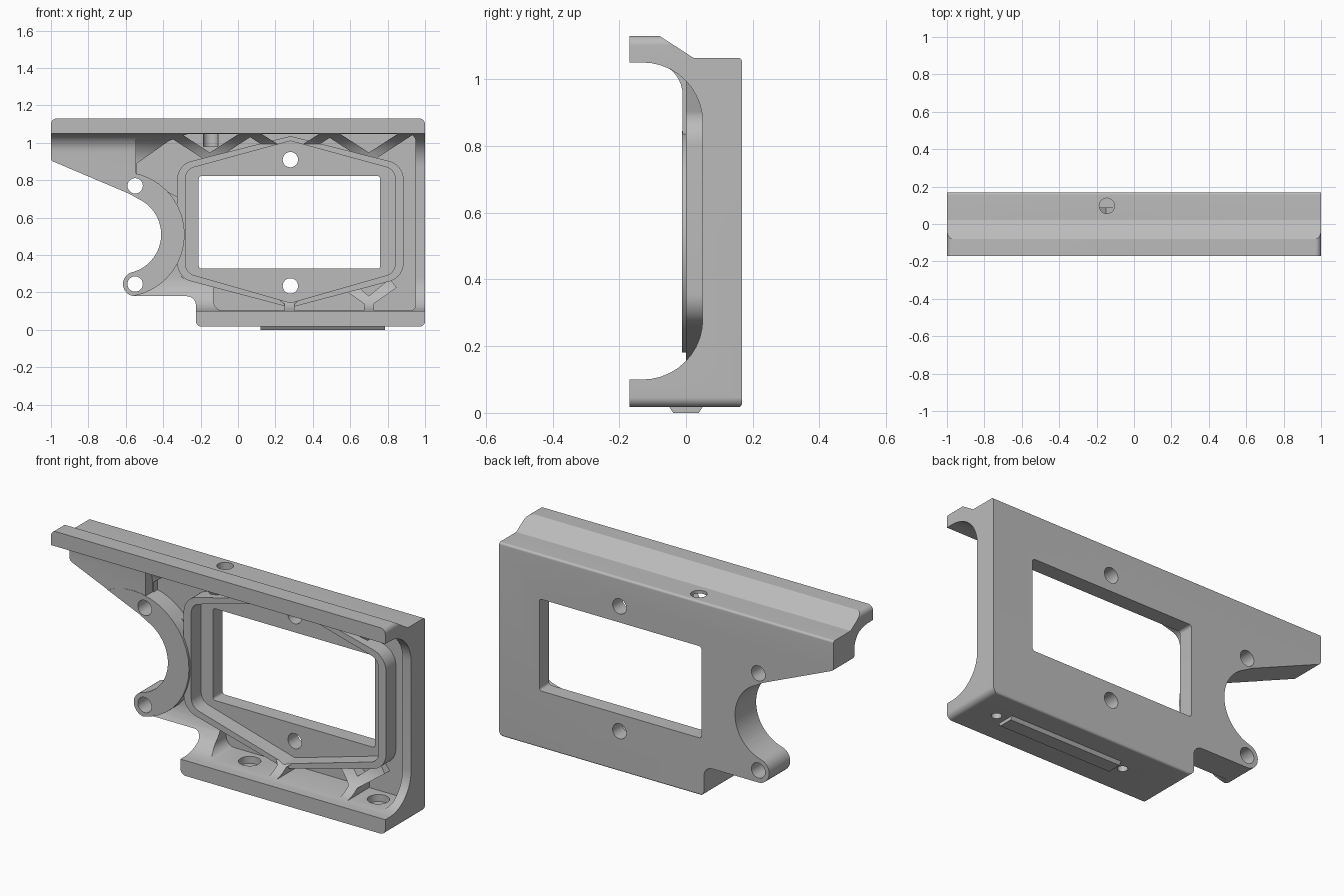
import bpy, bmesh, math
from mathutils import Vector

if "Cube" in bpy.data.objects:
    bpy.data.objects.remove(bpy.data.objects["Cube"])

grey = bpy.data.materials.new("plain grey")
grey.use_nodes = True
grey.diffuse_color = (0.5, 0.5, 0.5, 1)
grey.node_tree.nodes["Principled BSDF"].inputs["Base Color"].default_value = (0.5, 0.5, 0.5, 1)


def rounded(points, steps=10):
    """Closed outline from (u, v) or (u, v, radius) corners."""
    out, n = [], len(points)
    for i, p in enumerate(points):
        c = Vector(p[:2])
        if len(p) == 2:
            out.append(c)
            continue
        a = (Vector(points[i - 1][:2]) - c).normalized()
        b = (Vector(points[(i + 1) % n][:2]) - c).normalized()
        half = a.angle(b) / 2
        centre = c + (a + b).normalized() * p[2] / math.sin(half)
        reach = p[2] / math.tan(half)
        start, end = c + a * reach - centre, c + b * reach - centre
        sweep = start.angle(end)
        for k in range(steps + 1):
            t = k / steps
            out.append(centre + (start * math.sin((1 - t) * sweep)
                                 + end * math.sin(t * sweep)) / math.sin(sweep))
    return out


def arc(cx, cz, r, a0, a1, steps=32):
    angles = [math.radians(a0 + (a1 - a0) * k / steps) for k in range(steps + 1)]
    return [(cx + r * math.cos(a), cz + r * math.sin(a)) for a in angles]


def prism(name, points, lo, hi, axis="y"):
    """Extrude a flat outline along an axis."""
    place = {"x": lambda u, v: (lo, u, v), "y": lambda u, v: (u, lo, v),
             "z": lambda u, v: (u, v, lo)}[axis]
    bm = bmesh.new()
    face = bm.faces.new([bm.verts.new(place(*p)) for p in points])
    ext = bmesh.ops.extrude_face_region(bm, geom=[face])["geom"]
    step = Vector([(hi - lo) * (axis == a) for a in "xyz"])
    bmesh.ops.translate(bm, verts=[g for g in ext if isinstance(g, bmesh.types.BMVert)], vec=step)
    bmesh.ops.recalc_face_normals(bm, faces=bm.faces)
    mesh = bpy.data.meshes.new(name)
    bm.to_mesh(mesh)
    bm.free()
    mesh.materials.append(grey)
    obj = bpy.data.objects.new(name, mesh)
    bpy.context.collection.objects.link(obj)
    return obj


def combine(obj, other, operation, keep=False):
    bpy.context.view_layer.objects.active = obj
    mod = obj.modifiers.new("combine", "BOOLEAN")
    mod.operation, mod.object, mod.solver = operation, other, "EXACT"
    bpy.ops.object.modifier_apply(modifier=mod.name)
    if not keep:
        bpy.data.objects.remove(other)


def disc(cx, cz, r, lo, hi, axis="y"):
    return prism("disc", arc(cx, cz, r, 0, 360, 40)[:-1], lo, hi, axis)


BACK, FLOOR, FRONT = 0.168, 0.085, -0.3
RING = (-0.62, 0.51)
SCREWS = [(0.28, 0.91), (0.28, 0.235), (-0.55, 0.77), (-0.55, 0.245)]

# Front outline with the wing and the open clamp
outline = prism("outline", rounded([(-1, 1.13, 0.03), (1, 1.13, 0.03), (1, 0.017, 0.03),
                                    (-0.225, 0.017, 0.03), (-0.225, 0.18, 0.05)]
                                   + arc(*SCREWS[3], 0.065, 270, 105, 16)
                                   + arc(*RING, 0.209, -72, 65)
                                   + [(-0.58, 0.727), (-1, 0.905, 0.02)]), -0.4, 0.4)

# Channel section: back wall, bottom shelf and top rail
bracket = prism("bracket", rounded([(BACK, 0.017, 0.012), (-0.17, 0.017), (-0.17, 0.1),
                                    (0.05, 0.1, 0.18), (0.05, 1.05, 0.18), (-0.17, 1.05),
                                    (-0.17, 1.13), (-0.08, 1.13), (0.022, 1.064),
                                    (BACK, 1.064, 0.012)]), -1.1, 1.1, "x")
combine(bracket, outline, "INTERSECT", keep=True)

# Hollow with truss ribs left standing
hollow = prism("hollow", rounded([(-0.13, 0.103, 0.05), (0.95, 0.103, 0.03), (0.95, 1.047, 0.04),
                                  (-0.27, 1.047), (-0.37, 1.01, 0.03), (-0.54, 0.89), (-0.54, 0.82),
                                  (-0.3, 0.7), (-0.3, 0.28), (-0.13, 0.23)]), FRONT, FLOOR)


def rib(a, b, wide_a, wide_b):
    a, b = Vector(a), Vector(b)
    along = (b - a).normalized()
    side = Vector((-along.y, along.x))
    return prism("rib", [a + side * wide_a, b + side * wide_b, b - side * wide_b,
                         a - side * wide_a], -0.4, 0.2)


for x in (-0.15, 0.28, 0.7):
    for s in (-1, 1):
        combine(hollow, rib((x - s * 0.03, 0.9), (x + s * 0.24, 1.075), 0.024, 0.024), "DIFFERENCE")
for x in (0.275, 0.7):
    combine(hollow, rib((x, 0.05), (x, 0.18), 0.026, 0.026), "DIFFERENCE")
    for s in (-1, 1):
        combine(hollow, rib((x, 0.15), (x + s * 0.13, 0.25), 0.024, 0.03), "DIFFERENCE")
combine(bracket, hollow, "DIFFERENCE")

# Thick wing and clamp ring
wing = prism("wing", rounded([(0.12, 0.6), (-0.01, 0.6), (-0.01, 1.052, 0.1), (-0.14, 1.052),
                              (-0.14, 1.08), (-0.02, 1.08), (0.02, 1.055), (0.12, 1.055)]),
             -1.1, -0.545, "x")
ring = disc(*RING, 0.335, -0.012, 0.15)
for part in (wing, ring):
    combine(part, outline, "INTERSECT", keep=True)
    combine(bracket, part, "UNION")
bpy.data.objects.remove(outline)


# Raised six-sided rim round the window
def hexagon(grow, tip, r):
    left, right = -0.28 - grow, 0.84 + grow
    high, low = 0.857 + tip, 0.305 - tip
    return rounded([(left, low, r), (0.28, 0.145 - tip, 0.02), (right, low, r),
                    (right, high, r), (0.28, 1.01 + tip, 0.02), (left, high, r)])


combine(bracket, prism("rim", hexagon(0.045, 0.026, 0.1), 0.0, 0.15), "UNION")
combine(bracket, prism("recess", hexagon(0, 0, 0.06), FRONT, FLOOR), "DIFFERENCE")

# Window and screw holes
combine(bracket, prism("window", rounded([(-0.21, 0.327, 0.015), (0.76, 0.327, 0.015),
                                          (0.76, 0.823, 0.015), (-0.21, 0.823, 0.015)], 5),
                       -0.4, 0.4), "DIFFERENCE")
for x, z in SCREWS:
    combine(bracket, disc(x, z, 0.041, -0.4, 0.4), "DIFFERENCE")
combine(bracket, disc(-0.145, 0.097, 0.041, 0.98, 1.2, "z"), "DIFFERENCE")
for x in (0.07, 0.84):
    combine(bracket, disc(x, 0, 0.025, -0.1, 0.12, "z"), "DIFFERENCE")
    combine(bracket, disc(x, 0, 0.055, 0.065, 0.14, "z"), "DIFFERENCE")

# Locating strip under the shelf
strip = prism("bottom_strip", [(-0.055, 0.025), (0.055, 0.025), (0.038, 0), (-0.038, 0)],
              0.12, 0.785, "x")

for obj in (bracket, strip):
    bpy.ops.object.select_all(action="DESELECT")
    obj.select_set(True)
    bpy.context.view_layer.objects.active = obj
    bpy.ops.object.shade_smooth_by_angle(angle=math.radians(25))
